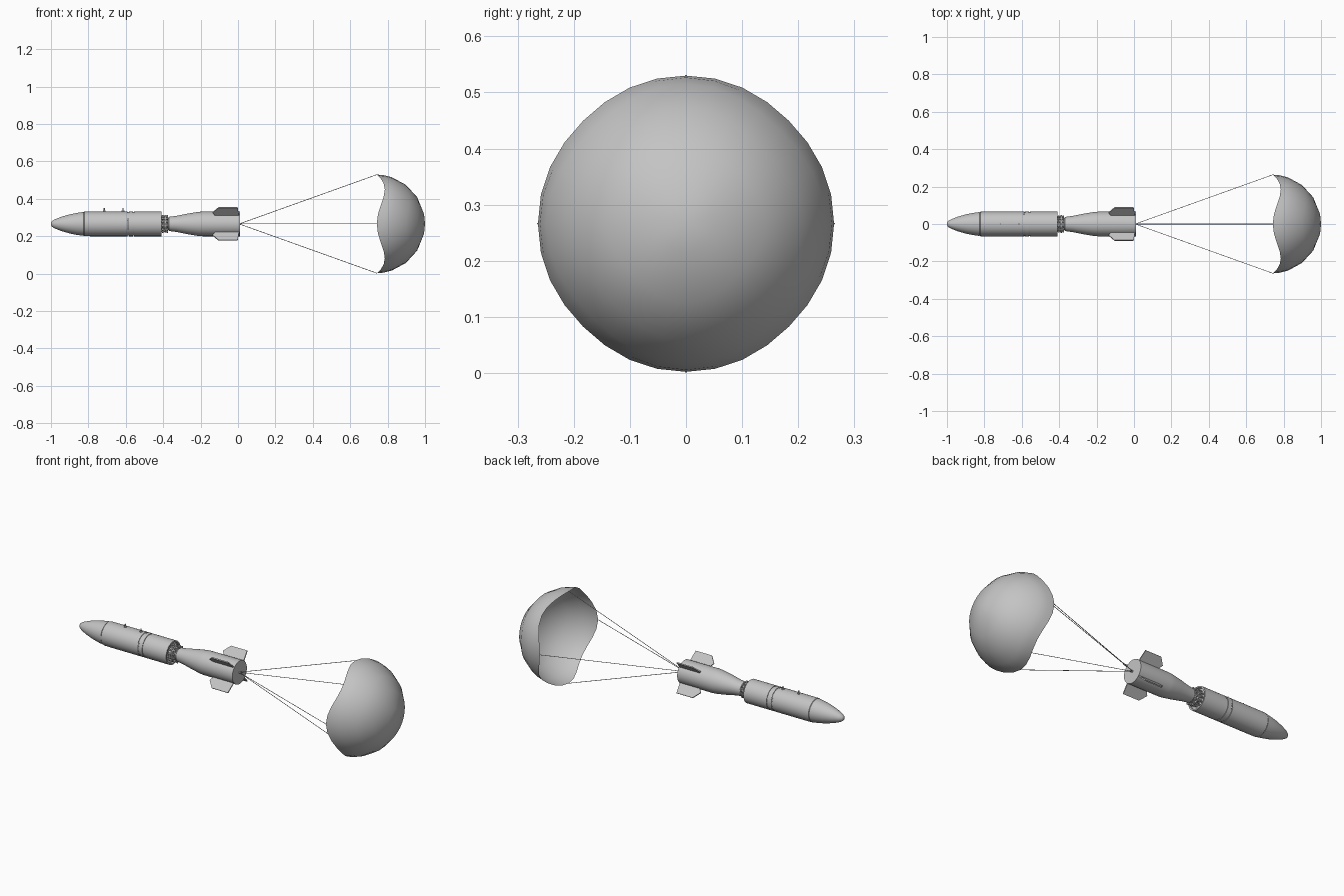
import bpy, bmesh
from math import sin, cos, pi, acos, radians
from mathutils import Vector

if "Cube" in bpy.data.objects:
    bpy.data.objects.remove(bpy.data.objects["Cube"])

AXIS = 0.266           # height of the long axis
SEG = 32

grey = bpy.data.materials.new("grey")
grey.diffuse_color = (0.55, 0.55, 0.55, 1)
grey.use_nodes = True
grey.node_tree.nodes["Principled BSDF"].inputs["Base Color"].default_value = grey.diffuse_color


def finish(name, bm, angle=35, recalc=True):
    if recalc:
        bmesh.ops.recalc_face_normals(bm, faces=bm.faces[:])
    me = bpy.data.meshes.new(name)
    bm.to_mesh(me)
    bm.free()
    ob = bpy.data.objects.new(name, me)
    bpy.context.collection.objects.link(ob)
    me.materials.append(grey)
    bpy.ops.object.select_all(action='DESELECT')
    ob.select_set(True)
    bpy.context.view_layer.objects.active = ob
    bpy.ops.object.shade_smooth_by_angle(angle=radians(angle))
    return ob


def at(x, r, a):
    return Vector((x, r * cos(a), AXIS + r * sin(a)))


def lathe(name, profile, seg=SEG):
    """Solid of revolution about the x axis, capped at both ends."""
    bm = bmesh.new()
    rings = [[bm.verts.new(at(x, r, 2 * pi * i / seg)) for i in range(seg)]
             for x, r in profile]
    for a, b in zip(rings, rings[1:]):
        for i in range(seg):
            j = (i + 1) % seg
            bm.faces.new((a[i], a[j], b[j], b[i]))
    bm.faces.new(rings[0])
    bm.faces.new(rings[-1])
    return finish(name, bm)


def rod(bm, p, q, r, seg=8):
    """Cylinder between two points."""
    d = q - p
    m = d.to_track_quat('Z', 'Y').to_matrix().to_4x4()
    m.translation = (p + q) / 2
    bmesh.ops.create_cone(bm, cap_ends=True, segments=seg, radius1=r, radius2=r,
                          depth=d.length, matrix=m)


# nose and front body, with shallow joint grooves
lathe("nose_cone", [(-1.0, 0.006), (-0.996, 0.014), (-0.98, 0.024), (-0.945, 0.038),
                    (-0.90, 0.051), (-0.86, 0.059), (-0.825, 0.064)])
lathe("front_body", [(-0.825, 0.062), (-0.822, 0.0655), (-0.79, 0.066),
                     (-0.592, 0.066), (-0.592, 0.063), (-0.584, 0.063), (-0.584, 0.066),
                     (-0.562, 0.066), (-0.562, 0.063), (-0.556, 0.063), (-0.556, 0.066),
                     (-0.41, 0.066), (-0.41, 0.058), (-0.42, 0.056)])

# small plate on the side and hanging lugs on top
bm = bmesh.new()
for a in (pi, 0.15):
    for k in range(-2, 3):
        rod(bm, at(-0.588, 0.064, a + k * 0.2 - 0.1), at(-0.588, 0.064, a + k * 0.2 + 0.1), 0.004, 6)
finish("band_clamps", bm)

bm = bmesh.new()
for x in (-0.715, -0.615):
    rod(bm, at(x, 0.06, pi / 2), at(x, 0.071, pi / 2), 0.007, 12)
    rod(bm, at(x, 0.07, pi / 2), at(x, 0.084, pi / 2), 0.003, 8)
finish("top_lugs", bm)

# coupling: core, flange and ring of bolts
lathe("coupling", [(-0.425, 0.032), (-0.392, 0.032), (-0.392, 0.047), (-0.386, 0.047),
                   (-0.386, 0.032), (-0.365, 0.032)], 24)
bm = bmesh.new()
for i in range(12):
    a = 2 * pi * (i + 0.5) / 12
    rod(bm, at(-0.422, 0.041, a), at(-0.373, 0.041, a), 0.0045)
    rod(bm, at(-0.405, 0.041, a), at(-0.397, 0.041, a), 0.008, 6)
    rod(bm, at(-0.381, 0.041, a), at(-0.375, 0.041, a), 0.008, 6)
finish("coupling_bolts", bm)

# tail section
lathe("tail_body", [(-0.372, 0.034), (-0.368, 0.038), (-0.33, 0.043), (-0.27, 0.055),
                    (-0.215, 0.064), (-0.19, 0.066), (0.01, 0.066)])
lathe("line_anchor", [(0.008, 0.006), (0.016, 0.006)], 12)

# four diagonal fins
bm = bmesh.new()
outline = [(-0.118, 0.058), (-0.136, 0.086), (-0.104, 0.124), (-0.002, 0.124), (0.006, 0.058)]
for k in range(4):
    a = pi / 4 + k * pi / 2
    side = Vector((0, -sin(a), cos(a))) * 0.003
    lo = [bm.verts.new(at(x, r, a) - side) for x, r in outline]
    hi = [bm.verts.new(at(x, r, a) + side) for x, r in outline]
    bm.faces.new(lo)
    bm.faces.new(hi)
    for i in range(5):
        j = (i + 1) % 5
        bm.faces.new((lo[i], lo[j], hi[j], hi[i]))
finish("tail_fins", bm)

# parachute canopy: hemisphere whose rim is scalloped between the four lines
R, CX = 0.264, 0.736
bm = bmesh.new()
apex = bm.verts.new(at(CX + R, 0, 0))
prev = None
for f in (0.13, 0.37, 0.59, 0.8, 0.91, 1.0):
    ring = []
    for i in range(SEG):
        a = 2 * pi * i / SEG
        rim = acos((0.006 + 0.043 * sin(2 * a) ** 2) / R)
        ring.append(bm.verts.new(at(CX + R * cos(f * rim), R * sin(f * rim), a)))
    for i in range(SEG):
        j = (i + 1) % SEG
        if prev:
            bm.faces.new((prev[i], ring[i], ring[j], prev[j]))
        else:
            bm.faces.new((apex, ring[i], ring[j]))
    prev = ring
finish("parachute_canopy", bm, 60)

# four lines from the tail to the canopy rim
bm = bmesh.new()
for k in range(4):
    rod(bm, at(0.012, 0.002, k * pi / 2), at(CX + 0.008, R, k * pi / 2), 0.0016, 6)
finish("parachute_lines", bm)
